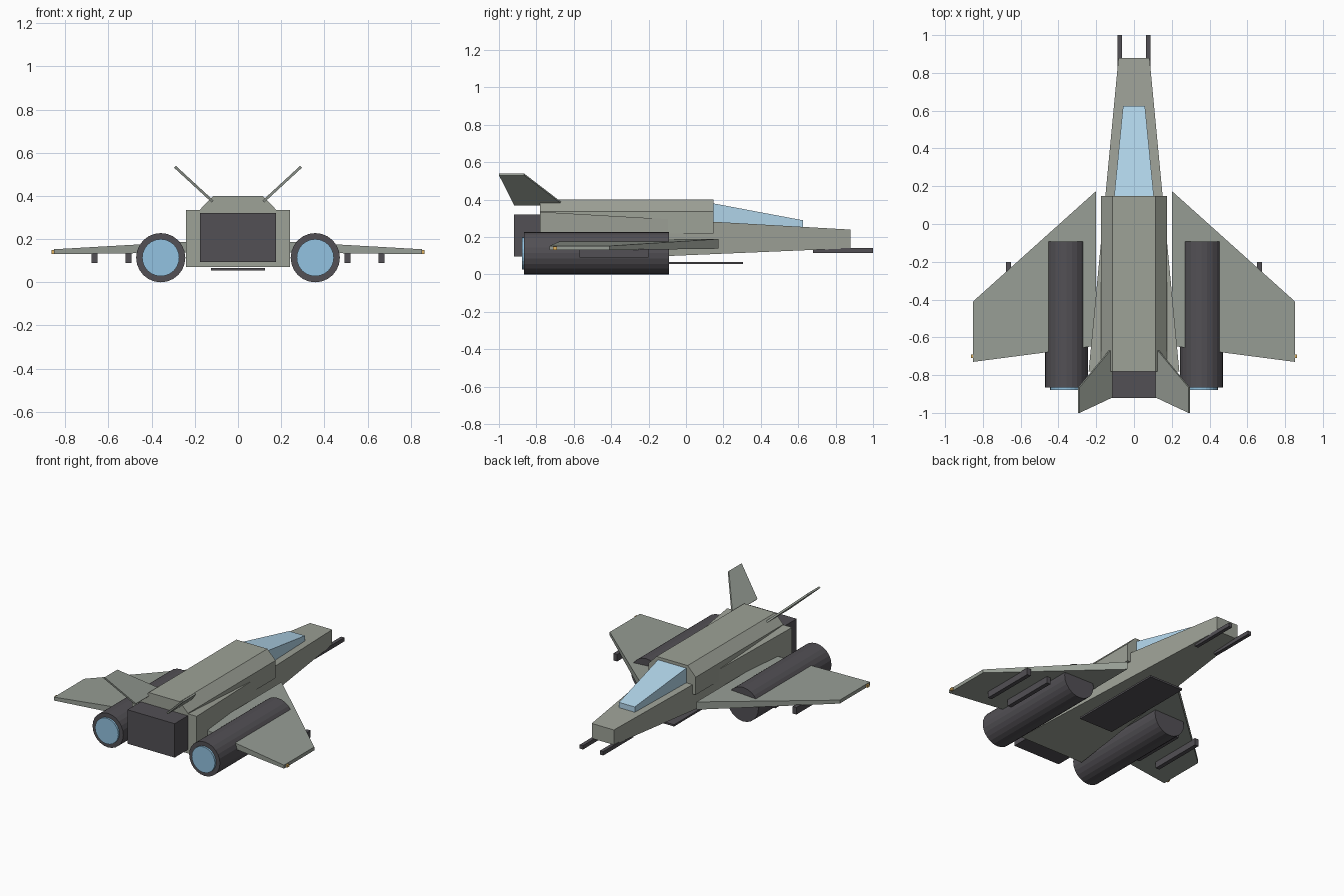
import bpy, bmesh, math
from mathutils import Vector

if "Cube" in bpy.data.objects:
    bpy.data.objects.remove(bpy.data.objects["Cube"])


def material(name, r, g, b):
    m = bpy.data.materials.new(name)
    m.diffuse_color = (r, g, b, 1)
    m.use_nodes = True
    m.node_tree.nodes["Principled BSDF"].inputs["Base Color"].default_value = m.diffuse_color
    return m


HULL = material("hull_grey", 0.34, 0.36, 0.31)
WING = material("wing_grey", 0.31, 0.34, 0.30)
DARK = material("dark_metal", 0.085, 0.08, 0.09)
GLASS = material("canopy_blue", 0.45, 0.68, 0.84)
GLOW = material("exhaust_blue", 0.29, 0.54, 0.75)
AMBER = material("amber_light", 0.75, 0.45, 0.12)


def loft(name, a, b, mat):
    """Closed solid joining two matching outlines."""
    bm = bmesh.new()
    va = [bm.verts.new(p) for p in a]
    vb = [bm.verts.new(p) for p in b]
    n = len(va)
    bm.faces.new(va)
    bm.faces.new(vb[::-1])
    for i in range(n):
        j = (i + 1) % n
        bm.faces.new((va[i], vb[i], vb[j], va[j]))
    bmesh.ops.recalc_face_normals(bm, faces=bm.faces[:])
    me = bpy.data.meshes.new(name)
    bm.to_mesh(me)
    bm.free()
    me.materials.append(mat)
    ob = bpy.data.objects.new(name, me)
    bpy.context.collection.objects.link(ob)
    return ob


def rect(y, x0, x1, z0, z1):
    return [(x0, y, z0), (x1, y, z0), (x1, y, z1), (x0, y, z1)]


def box(name, x0, x1, y0, y1, z0, z1, mat):
    return loft(name, rect(y0, x0, x1, z0, z1), rect(y1, x0, x1, z0, z1), mat)


def circle(x, y, z, r, n=24):
    return [(x + r * math.cos(math.tau * i / n), y, z + r * math.sin(math.tau * i / n))
            for i in range(n)]


# Tapered hull, wide at the tail
loft("hull", rect(-0.78, -0.24, 0.24, 0.07, 0.335),
     rect(0.88, -0.082, 0.082, 0.14, 0.24), HULL)

# Dorsal spine with chamfered shoulders
spine = [(-0.175, 0.22), (0.175, 0.22), (0.175, 0.338), (0.115, 0.40), (-0.115, 0.40), (-0.175, 0.338)]
loft("spine", [(x, -0.78, z) for x, z in spine], [(x, 0.147, z) for x, z in spine], HULL)

# Canopy
loft("canopy", rect(0.147, -0.105, 0.105, 0.24, 0.38),
     rect(0.625, -0.058, 0.058, 0.23, 0.29), GLASS)

# Tail block and belly plate
box("tail_block", -0.175, 0.175, -0.92, -0.77, 0.095, 0.322, DARK)
box("belly_plate", -0.125, 0.125, -0.36, 0.305, 0.055, 0.067, DARK)

for s, side in ((-1, "left"), (1, "right")):
    # Swept wing, thinner at the tip
    loft(f"{side}_wing",
         [(s * 0.20, 0.175, 0.138), (s * 0.20, -0.645, 0.138), (s * 0.20, -0.645, 0.19), (s * 0.20, 0.175, 0.19)],
         [(s * 0.852, -0.41, 0.13), (s * 0.852, -0.73, 0.13), (s * 0.852, -0.73, 0.153), (s * 0.852, -0.41, 0.153)],
         WING)

    # Engine pod and exhaust disc
    x = s * 0.358
    loft(f"{side}_engine", circle(x, -0.865, 0.114, 0.114), circle(x, -0.092, 0.114, 0.114), DARK)
    loft(f"{side}_exhaust", circle(x, -0.878, 0.114, 0.086), circle(x, -0.85, 0.114, 0.086), GLOW)

    # Canted tail fin
    fin = [Vector((s * 0.117, -0.655, 0.374)), Vector((s * 0.292, -0.865, 0.535)),
           Vector((s * 0.292, -1.0, 0.535)), Vector((s * 0.117, -0.918, 0.374))]
    off = Vector((-s * 0.68, 0, 0.73)) * 0.006
    loft(f"{side}_fin", [p + off for p in fin], [p - off for p in fin], WING)

    # Underwing rails
    for k, px in (("inner", 0.508), ("outer", 0.664)):
        box(f"{side}_{k}_rail", s * px - 0.014, s * px + 0.014, -0.57, -0.20, 0.09, 0.137, DARK)

    # Nose gun and wingtip light
    box(f"{side}_nose_gun", s * 0.075 - 0.012, s * 0.075 + 0.012, 0.68, 1.0, 0.116, 0.142, DARK)
    box(f"{side}_tip_light", s * 0.854 - 0.009, s * 0.854 + 0.009, -0.71, -0.69, 0.131, 0.149, AMBER)
